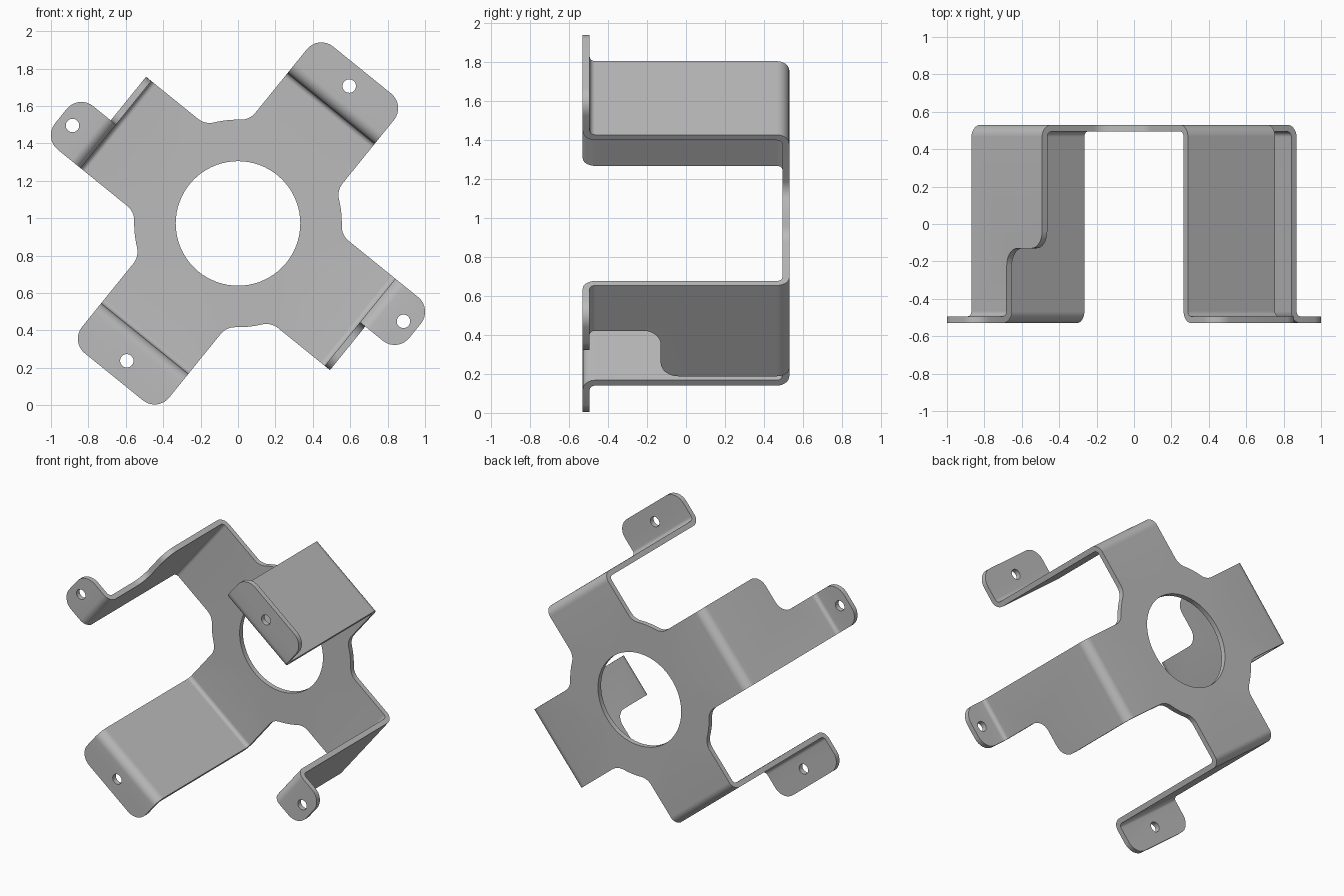
import bpy, bmesh
from math import sin, cos, pi, radians, atan2, hypot, sqrt
from mathutils import Vector

if "Cube" in bpy.data.objects:
    bpy.data.objects.remove(bpy.data.objects["Cube"], do_unlink=True)

THICK = 0.036
CENTRE_Z = 0.972
HALF = 0.3                       # half width of an arm
BACK, FRONT = 0.512, -0.512      # mid planes of hub and feet
BEND = 0.046                     # mid radius of the bends
DISC, FILLET, BORE = 0.555, 0.1, 0.333
bm = bmesh.new()


def arc(cu, cv, rad, a0, a1, n):
    return [(cu + rad * cos(radians(a0 + (a1 - a0) * i / n)),
             cv + rad * sin(radians(a0 + (a1 - a0) * i / n))) for i in range(n + 1)]


def circle(cu, cv, rad, n):
    return arc(cu, cv, rad, 0, 360, n)[:-1]


def rounded(corners, n=8):
    """Polygon of (u, v, radius) right-angle corners with the radii filled in."""
    pts = []
    for i, (u, v, rad) in enumerate(corners):
        p = Vector((u, v))
        if not rad:
            pts.append((u, v))
            continue
        a = (Vector(corners[i - 1][:2]) - p).normalized() * rad
        b = (Vector(corners[(i + 1) % len(corners)][:2]) - p).normalized() * rad
        for k in range(n + 1):
            s = pi / 2 * k / n
            pts.append(tuple(p + a * (1 - sin(s)) + b * (1 - cos(s))))
    return pts


def place(angle, r, t, y):
    """Arm coordinates (outward, sideways, depth) to model coordinates."""
    a = radians(angle)
    return Vector((r * cos(a) - t * sin(a), y, CENTRE_Z + r * sin(a) + t * cos(a)))


def plate(loops, to3d):
    """Fill flat outlines; loops after the first are holes."""
    edges = []
    for loop in loops:
        vs = [bm.verts.new(to3d(u, v)) for u, v in loop]
        edges += [bm.edges.new((vs[i - 1], vs[i])) for i in range(len(vs))]
    bmesh.ops.triangle_fill(bm, edges=edges, use_beauty=True)


def bend(angle, profile, t0, t1):
    rows = [[bm.verts.new(place(angle, r, t, y)) for t in (t0, t1)] for r, y in profile]
    for p, q in zip(rows, rows[1:]):
        bm.faces.new((p[0], p[1], q[1], q[0]))


def arm(angle, wall_r, end_r, hole_r, notched):
    t0 = 0.0 if notched else -HALF
    top, low = BACK - BEND, FRONT + BEND
    # Bend from hub to wall
    bend(angle, arc(wall_r - BEND, top, BEND, 90, 0, 8), -HALF, HALF)
    # Wall, with a rounded step where it narrows
    outline = [(top, -HALF, 0), (top, HALF, 0), (low, HALF, 0), (low, t0, 0)]
    if notched:
        outline += [(-0.13, 0, 0.09), (-0.13, -HALF, 0)]
        # concave step: outer corner at the full width is rounded too
        outline = outline[:4] + rounded_step()
    plate([rounded(outline)], lambda y, t: place(angle, wall_r, t, y))
    # Bend from wall to foot
    bend(angle, arc(wall_r + BEND, low, BEND, 180, 270, 8), t0, HALF)
    # Foot with rounded corners and a screw hole
    foot = rounded([(wall_r + BEND, t0, 0), (end_r, t0, 0.1),
                    (end_r, HALF, 0.1), (wall_r + BEND, HALF, 0)])
    hole = circle(hole_r, (t0 + HALF) / 2, 0.036, 24)
    plate([foot, hole], lambda r, t: place(angle, r, t, FRONT))


def rounded_step():
    return [(-0.13, 0, 0.09), (-0.13, -HALF, 0.09)]


# Hub outline: four arm roots, filleted into a disc
WIDE, NARROW = 0.81, 0.8575
fr = sqrt((DISC + FILLET) ** 2 - (HALF + FILLET) ** 2)
fa = atan2(HALF + FILLET, fr) * 180 / pi
hub = []
for k in range(4):
    end = (NARROW if k % 2 else WIDE) - BEND
    local = arc(fr, -HALF - FILLET, FILLET, 180 - fa, 90, 8)
    local += [(end, -HALF), (end, HALF)]
    local += arc(fr, HALF + FILLET, FILLET, -90, fa - 180, 8)
    local += arc(0, 0, DISC, fa, 90 - fa, 6)[1:-1]
    for r, t in local:
        p = place(51 + 90 * k, r, t, BACK)
        hub.append((p.x, p.z))
bore = [(x, z + CENTRE_Z) for x, z in circle(0, 0, BORE, 72)]
plate([hub, bore], lambda x, z: Vector((x, BACK, z)))

# Two full-width arms and two stepped arms
for turn in (0, 180):
    arm(51 + turn, WIDE, 1.055, 0.945, False)
    arm(141 + turn, NARROW, 1.097, 1.017, True)

bmesh.ops.remove_doubles(bm, verts=bm.verts, dist=0.0005)
bmesh.ops.recalc_face_normals(bm, faces=bm.faces)
mesh = bpy.data.meshes.new("mounting_bracket")
bm.to_mesh(mesh)
bm.free()
bracket = bpy.data.objects.new("mounting_bracket", mesh)
bpy.context.collection.objects.link(bracket)

# Plain grey metal
grey = bpy.data.materials.new("grey_metal")
grey.use_nodes = True
colour = (0.5, 0.5, 0.5, 1)
grey.diffuse_color = colour
grey.node_tree.nodes["Principled BSDF"].inputs["Base Color"].default_value = colour
mesh.materials.append(grey)

# Sheet thickness
bpy.ops.object.select_all(action='DESELECT')
bracket.select_set(True)
bpy.context.view_layer.objects.active = bracket
solid = bracket.modifiers.new("sheet_thickness", 'SOLIDIFY')
solid.thickness = THICK
solid.offset = 0
solid.use_even_offset = True
bpy.ops.object.modifier_apply(modifier=solid.name)
bpy.ops.object.shade_smooth_by_angle(angle=radians(30))
